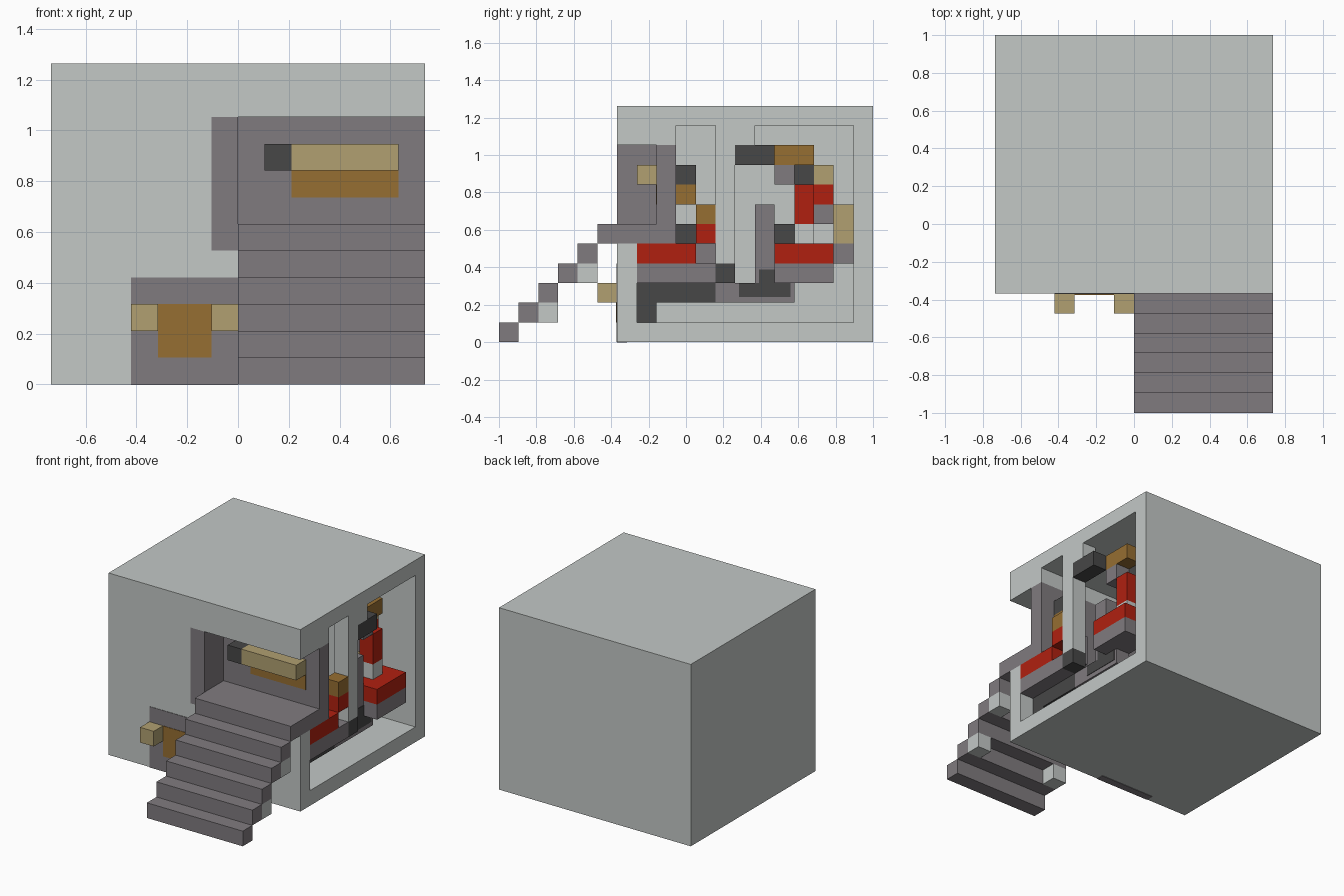
import bpy
import bmesh
from mathutils import Vector

cube = bpy.data.objects.get("Cube")
if cube:
    bpy.data.objects.remove(cube, do_unlink=True)

U = 2 / 19  # one block


def material(name, hex_code):
    def linear(c):
        return c / 12.92 if c <= 0.04045 else ((c + 0.055) / 1.055) ** 2.4
    rgb = [linear(int(hex_code[n:n + 2], 16) / 255) for n in (0, 2, 4)]
    m = bpy.data.materials.new(name)
    m.use_nodes = True
    m.diffuse_color = (*rgb, 1)
    m.node_tree.nodes["Principled BSDF"].inputs["Base Color"].default_value = (*rgb, 1)
    return m


LIGHT = material("pale_grey", "c3c8c6")
STONE = material("stone_grey", "807b7f")
TAN = material("tan", "b1a071")
BROWN = material("brown", "966e32")
RED = material("red", "b02010")
DARK = material("charcoal", "474747")


def blocks(name, mat, *spans):
    """Boxes in block units: (x0, x1, y0, y1, z0, z1), counted from the corner."""
    bm = bmesh.new()
    for x0, x1, y0, y1, z0, z1 in spans:
        verts = bmesh.ops.create_cube(bm, size=1)["verts"]
        lo, hi = Vector((x0, y0, z0)), Vector((x1, y1, z1))
        for v in verts:
            t = v.co + Vector((.5, .5, .5))
            p = Vector([lo[a] + (hi[a] - lo[a]) * t[a] for a in range(3)])
            v.co = (p - Vector((7, 9.5, 0))) * U
    mesh = bpy.data.meshes.new(name)
    bm.to_mesh(mesh)
    bm.free()
    mesh.materials.append(mat)
    obj = bpy.data.objects.new(name, mesh)
    bpy.context.collection.objects.link(obj)
    return obj


T = 0.03  # painted plate thickness in blocks

# Hollow house shell
blocks("floor", LIGHT, (0, 14, 6, 19, 0, 1))
blocks("roof", LIGHT, (0, 14, 6, 19, 11, 12))
blocks("back_wall", LIGHT, (0, 14, 18, 19, 1, 11))
blocks("right_wall", LIGHT, (0, 1, 7, 18, 1, 11))
blocks("front_wall", LIGHT, (0, 6, 6, 7, 1, 11), (6, 14, 6, 7, 1, 5))
blocks("porch_lintel", LIGHT, (6, 14, 6, 9, 10, 11))
blocks("window_pillar", LIGHT, (13, 14, 11, 12, 4, 11), (13, 14, 12, 13, 10, 11))

# Corner porch
blocks("porch_side_wall", STONE, (6, 7, 6, 9, 5, 10))
blocks("porch_back_wall", STONE, (7, 14, 8, 9, 6, 10))
blocks("porch_floor", STONE, (7, 14, 5, 9, 5, 6))
blocks("porch_bar", TAN, (9, 13, 7, 8, 8, 9))
blocks("porch_bar_end", DARK, (8, 9, 7, 8, 8, 9))
blocks("porch_panel", BROWN, (9, 13, 8 - T, 8, 7, 8))

# Staircase
for s in range(5):
    blocks(f"step_{s + 1}", STONE, (7, 14, s, s + 1, s, s + 1))
for s in (2, 4):
    blocks(f"step_support_{s}", LIGHT, *[(x, x + 1, s, s + 1, s - 1, s) for x in (7, 13)])

# Painted front patch with two pegs
blocks("front_patch", STONE, (3, 7, 6 - T, 6, 0, 4))
blocks("front_patch_underside", STONE, (3, 7, 6, 6.5, -T, 0))
blocks("front_panel", BROWN, (4, 6, 6 - 2 * T, 6, 1, 3))
blocks("front_pegs", TAN, *[(x, x + 1, 5, 6, 2, 3) for x in (3, 6)])

# Block furniture near the porch
blocks("bench_seat", RED, (13, 14, 7, 10, 4, 5), (13, 14, 10, 11, 5, 6))
blocks("bench_base", STONE, (13, 14, 7, 11, 3, 4), (12, 13, 10, 11, 4, 6))
blocks("bench_beam", DARK, (12, 13, 7, 11, 2, 3), (12, 13, 7, 8, 1, 2))
blocks("bench_block", BROWN, (13, 14, 10, 11, 6, 7), (12, 13, 9, 10, 7, 8))
blocks("bench_joint", DARK, (12, 13, 9, 10, 8, 9), (12, 13, 9, 10, 5, 6))
blocks("pillar_foot", DARK, (13, 14, 11, 12, 3, 4))

# Block furniture at the rear
blocks("rear_base", STONE, (12, 13, 11, 15, 2, 3), (12, 13, 13, 17, 3, 4),
       (13, 14, 14, 17, 3, 4))
blocks("rear_patch", DARK, (13, 13 + T, 12.2, 14.8, 2.3, 3),
       (13, 13 + T, 13.2, 14, 3, 3.7))
blocks("rear_seat", RED, (12, 14, 14, 17, 4, 5))
blocks("rear_post", STONE, (12, 13, 13, 14, 4, 7))
blocks("rear_stand", LIGHT, (12, 13, 15, 16, 5, 6))
blocks("rear_tower", RED, (12, 13, 15, 16, 6, 8), (11, 12, 16, 17, 7, 8))
blocks("rear_tower_base", STONE, (11, 12, 16, 17, 6, 7), (10, 11, 17, 18, 4, 5))
blocks("rear_tan_blocks", TAN, (11, 12, 16, 17, 8, 9), (10, 11, 17, 18, 5, 7))
blocks("rear_joints", DARK, (11, 12, 14, 15, 5, 6), (11, 12, 15, 16, 8, 9))
blocks("rear_bracket", STONE, (12, 13, 14, 15, 8, 9))
blocks("upper_beam", DARK, (13, 14, 12, 14, 9, 10))
blocks("upper_beam_end", BROWN, (12, 13, 14, 16, 9, 10))
